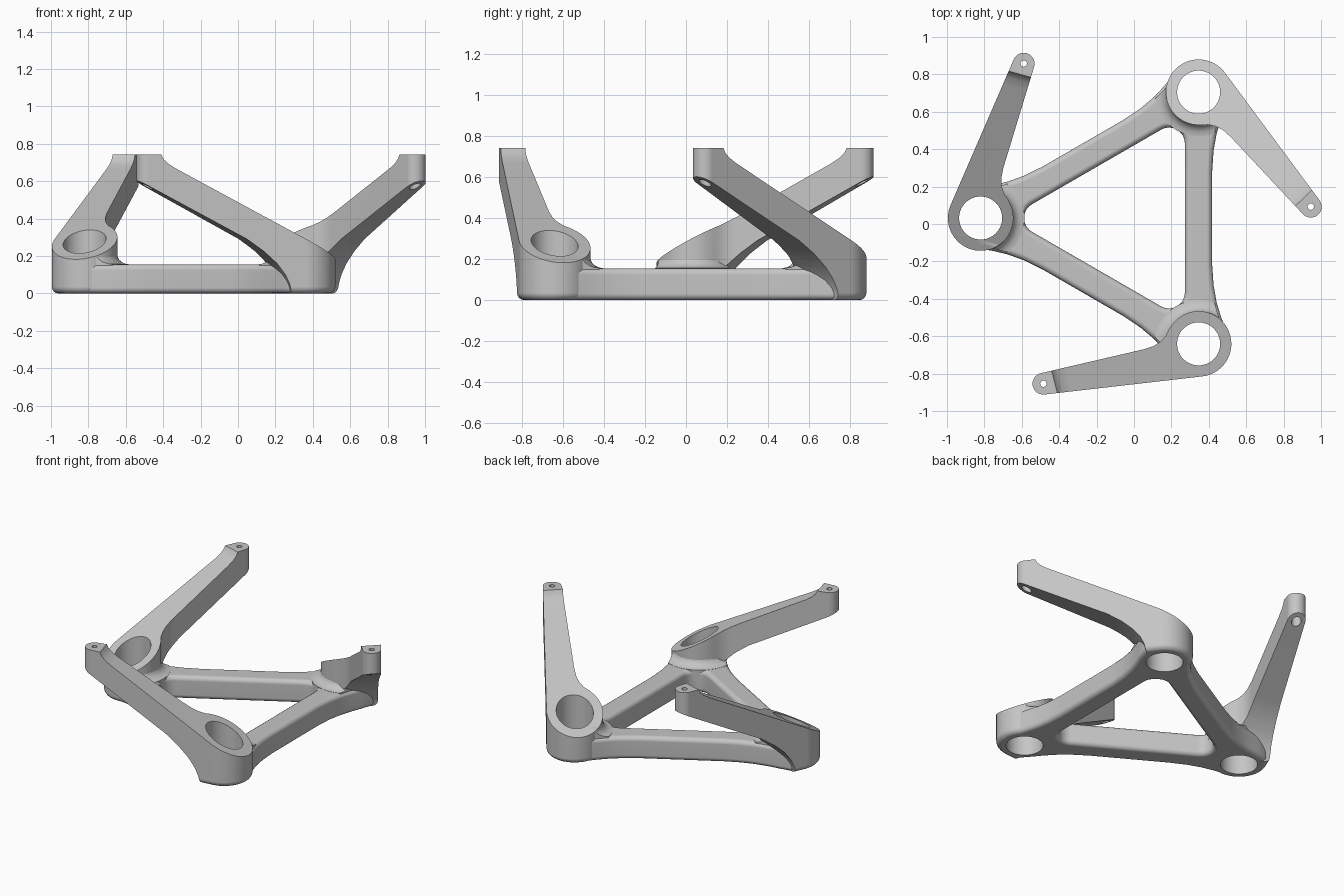
import bpy, bmesh
from math import radians, sin, cos
from mathutils import Matrix, Vector

cube = bpy.data.objects.get("Cube")
if cube:
    bpy.data.objects.remove(cube, do_unlink=True)

grey = bpy.data.materials.new("plain_grey")
grey.use_nodes = True
colour = (0.56, 0.56, 0.56, 1)
grey.diffuse_color = colour
grey.node_tree.nodes["Principled BSDF"].inputs["Base Color"].default_value = colour

CENTRE = Matrix.Translation((-0.043, 0.032, 0))
REACH, HUB_R, HOLE_R, BAR_TOP = 0.777, 0.175, 0.115, 0.155
ARM_LEN, TIP_R = 0.857, 0.058
HALF_BAR = REACH * sin(radians(60))
MID_BAR = REACH * cos(radians(60))


def turn(deg):
    return Matrix.Rotation(radians(deg), 4, 'Z')


def arc(x, y, r, start, end, steps):
    angles = [radians(start + (end - start) * i / steps) for i in range(steps + 1)]
    return [(x + r * cos(a), y + r * sin(a)) for a in angles]


def finish(name, bm, matrix):
    bmesh.ops.recalc_face_normals(bm, faces=bm.faces)
    mesh = bpy.data.meshes.new(name)
    bm.to_mesh(mesh)
    bm.free()
    mesh.transform(matrix)
    mesh.materials.append(grey)
    ob = bpy.data.objects.new(name, mesh)
    bpy.context.collection.objects.link(ob)
    return ob


def prism(name, pts, lo, hi, matrix, sideways=False):
    """Extrude an outline along z, or along y when sideways."""
    bm = bmesh.new()
    place = (lambda p, h: (p[0], h, p[1])) if sideways else (lambda p, h: (p[0], p[1], h))
    face = bm.faces.new([bm.verts.new(place(p, lo)) for p in pts])
    new = bmesh.ops.extrude_face_region(bm, geom=[face])["geom"]
    step = Vector(place((0, 0), hi - lo))
    bmesh.ops.translate(bm, vec=step, verts=[v for v in new if isinstance(v, bmesh.types.BMVert)])
    return finish(name, bm, matrix)


def lathe(name, profile, matrix, steps=48):
    """Stack circles of (radius, height) into a closed solid."""
    bm = bmesh.new()
    rings = [[bm.verts.new((x, y, z)) for x, y in arc(0, 0, r, 0, 360, steps)[:-1]]
             for r, z in profile]
    for a, b in zip(rings, rings[1:]):
        for i in range(steps):
            j = (i + 1) % steps
            bm.faces.new((a[i], a[j], b[j], b[i]))
    bm.faces.new(rings[0])
    bm.faces.new(rings[-1])
    return finish(name, bm, matrix)


def boolean(target, cutter, operation):
    mod = target.modifiers.new("cut", 'BOOLEAN')
    mod.operation, mod.solver, mod.object = operation, 'EXACT', cutter
    bpy.context.view_layer.objects.active = target
    bpy.ops.object.modifier_apply(modifier=mod.name)
    bpy.data.objects.remove(cutter, do_unlink=True)


def round_rims(ob, heights, width):
    """Round the edges where a flat end at one of the heights meets a wall."""
    bm = bmesh.new()
    bm.from_mesh(ob.data)
    bm.normal_update()
    rims = [e for e in bm.edges
            if any(all(abs(v.co.z - h) < 1e-4 for v in e.verts) for h in heights)
            and any(abs(f.normal.z) < 0.5 for f in e.link_faces)]
    bmesh.ops.bevel(bm, geom=rims, offset=width, offset_type='OFFSET', segments=4,
                    profile=0.5, affect='EDGES', clamp_overlap=False)
    bm.to_mesh(ob.data)
    bm.free()


# Outline of the triangular frame: three flared bars joined by hub arcs
def frame_outline(shrink=0):
    flare = [(0.25, 0.0725), (0.36, 0.08), (0.45, 0.096), (0.53, 0.12), (0.6, 0.147)]
    side = [(MID_BAR + w - shrink, -t) for t, w in reversed(flare)]
    side += [(MID_BAR + w - shrink, t) for t, w in flare]
    side += arc(MID_BAR, HALF_BAR, 0.172 - shrink, 0, 120, 12)
    return [(turn(120 * k) @ Vector((x, y, 0))).xy for k in range(3) for x, y in side]


# Frame with a rounded triangular opening
frame = prism("base_frame", frame_outline(), 0, BAR_TOP, CENTRE)
opening = []
for k in range(3):
    a = 60 + 120 * k
    opening += arc(0.46 * cos(radians(a)), 0.46 * sin(radians(a)), 0.085, a - 60, a + 60, 10)
boolean(frame, prism("opening", opening, -0.2, 0.4, CENTRE), 'DIFFERENCE')
round_rims(frame, (0, BAR_TOP), 0.03)

# Arm shapes: seen from above (hub, taper, tip) and from the side (sloping slab)
lean = 7.85
plan = arc(0, 0, HUB_R, 90 - lean, 310, 40)
plan += [(0.135, -0.115), (0.16, -0.085), (0.195, -0.062), (0.235, -0.049), (0.29, -0.045)]
plan += arc(ARM_LEN, 0, TIP_R, -91, 90 - lean, 20)


def slope(s):
    return 0.277 + 0.543 * s


TIP_TOP = 0.742
side = [(-0.3, -0.1), (0.1, -0.1), (0.1, 0), (0.112, 0.05), (0.135, 0.1), (0.18, 0.16),
        (0.25, 0.225), (0.34, 0.29), (1, slope(1) - 0.172), (1, TIP_TOP),
        (0.797, TIP_TOP), (0.785, 0.718), (0.762, 0.695), (0.72, slope(0.72)),
        (-0.3, slope(-0.3))]
under_slope = [(-0.3, 0), (0.7, 0), (0.7, slope(0.7)), (-0.3, slope(-0.3))]
fillet = [(0.235, 0.1)] + [(0.235 - 0.063 * cos(radians(a)), 0.216 - 0.06 * sin(radians(a)))
                           for a in (90, 72, 54, 36, 18, 0)]

parts = [frame]
for k, label in enumerate(("right", "front", "back")):
    hub = CENTRE @ turn(120 * k) @ Matrix.Translation((-REACH, 0, 0))
    aim = hub @ turn(74.4)
    tip = aim @ Matrix.Translation((ARM_LEN, 0, 0))

    # Hub and sloping arm in one piece
    arm = prism(label + "_arm", plan, 0, 0.9, Matrix.Identity(4))
    round_rims(arm, (0,), 0.035)
    arm.data.transform(aim)
    boolean(arm, prism("side", side, -0.4, 0.4, aim, True), 'INTERSECT')

    # Fillet where the bars meet the hub
    collar = lathe(label + "_hub_fillet", fillet, hub)
    boolean(collar, prism("trim", frame_outline(0.012), 0, 0.6, CENTRE), 'INTERSECT')
    boolean(collar, prism("trim", under_slope, -0.4, 0.4, aim, True), 'INTERSECT')

    # Hub bore through every layer
    for part in (frame, arm, collar):
        boolean(part, lathe("bore", [(HOLE_R, -0.2), (HOLE_R, 0.9)], hub, 64), 'DIFFERENCE')

    # Screw hole with a wider recess below
    screw = [(0.03, 0.3), (0.03, 0.66), (0.017, 0.66), (0.017, 0.9)]
    boolean(arm, lathe("screw_hole", screw, tip, 24), 'DIFFERENCE')
    parts += [arm, collar]

# Smooth shading with sharp edges kept
for ob in bpy.context.view_layer.objects:
    ob.select_set(ob in parts)
bpy.context.view_layer.objects.active = frame
bpy.ops.object.shade_smooth_by_angle(angle=radians(30))
for ob in parts:
    mod = ob.modifiers.new("even_normals", 'WEIGHTED_NORMAL')
    mod.keep_sharp = True
